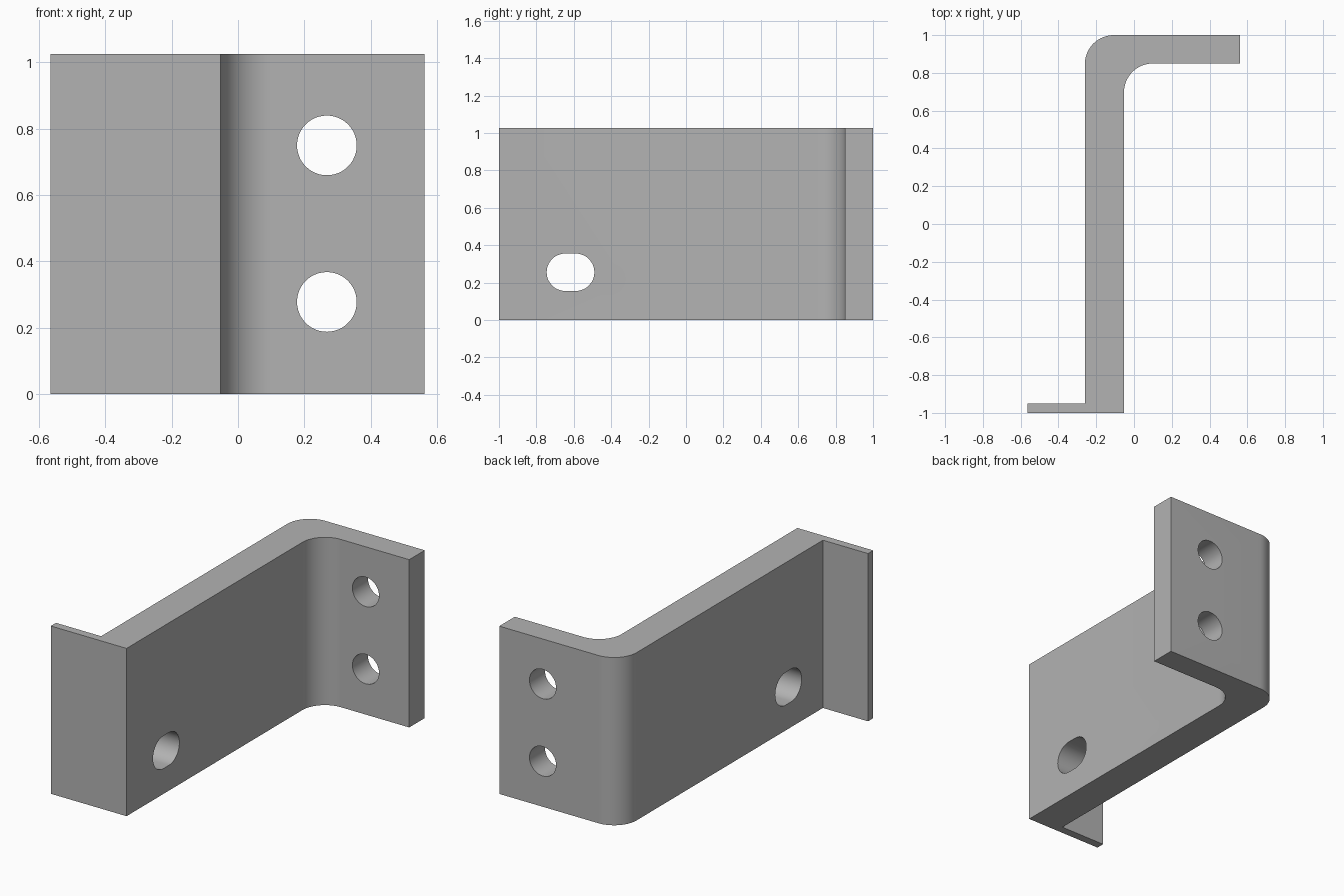
import bpy, bmesh
from math import sin, cos, pi, radians
from mathutils import Vector

cube = bpy.data.objects.get("Cube")
if cube:
    bpy.data.objects.remove(cube)

HEIGHT = 1.025

steel = bpy.data.materials.new("grey_steel")
steel.use_nodes = True
colour = (0.45, 0.45, 0.45, 1)
steel.diffuse_color = colour
steel.node_tree.nodes["Principled BSDF"].inputs["Base Color"].default_value = colour


def arc(cx, cy, r, start, end, n=16):
    """Points along an arc, angles in degrees."""
    angles = [radians(start + (end - start) * i / n) for i in range(n + 1)]
    return [(cx + r * cos(a), cy + r * sin(a)) for a in angles]


def extrude(name, outline, place, direction):
    """Closed prism: place the 2D outline in space and push it along direction."""
    bm = bmesh.new()
    face = bm.faces.new([bm.verts.new(place(u, v)) for u, v in outline])
    top = bmesh.ops.extrude_face_region(bm, geom=[face])
    moved = [g for g in top["geom"] if isinstance(g, bmesh.types.BMVert)]
    bmesh.ops.translate(bm, verts=moved, vec=Vector(direction))
    bmesh.ops.recalc_face_normals(bm, faces=bm.faces)
    mesh = bpy.data.meshes.new(name)
    bm.to_mesh(mesh)
    bm.free()
    mesh.materials.append(steel)
    obj = bpy.data.objects.new(name, mesh)
    bpy.context.collection.objects.link(obj)
    return obj


# Bent bracket: thin front flange, long web, thick back flange with rounded bend
profile = [(-0.565, -1), (-0.053, -1)]
profile += arc(0.1, 0.697, 0.153, 180, 90)
profile += [(0.562, 0.85), (0.562, 1)]
profile += arc(-0.107, 0.847, 0.153, 90, 180)
profile += [(-0.26, -0.95), (-0.565, -0.95)]
bracket = extrude("bracket", profile, lambda x, y: (x, y, 0), (0, 0, HEIGHT))

# Cutters: two bolt holes through the back flange, one slot through the web
cutters = []
for z in (0.278, 0.75):
    circle = arc(0.268, z, 0.09, 0, 360, 48)[:-1]
    cutters.append(extrude("bolt_hole_cutter", circle,
                           lambda x, v: (x, 0.75, v), (0, 0.4, 0)))
slot = arc(-0.59, 0.255, 0.1, -90, 90, 24) + arc(-0.645, 0.255, 0.1, 90, 270, 24)
cutters.append(extrude("slot_cutter", slot,
                       lambda y, z: (-0.4, y, z), (0.5, 0, 0)))

bpy.ops.object.select_all(action='DESELECT')
bracket.select_set(True)
bpy.context.view_layer.objects.active = bracket
for cutter in cutters:
    cutter.hide_render = True
    mod = bracket.modifiers.new("hole", 'BOOLEAN')
    mod.operation = 'DIFFERENCE'
    mod.solver = 'EXACT'
    mod.object = cutter
    bpy.ops.object.modifier_apply(modifier=mod.name)
    bpy.data.objects.remove(cutter)

# Smooth bend and hole walls, sharp edges elsewhere
bpy.ops.object.shade_smooth_by_angle(angle=radians(30))
